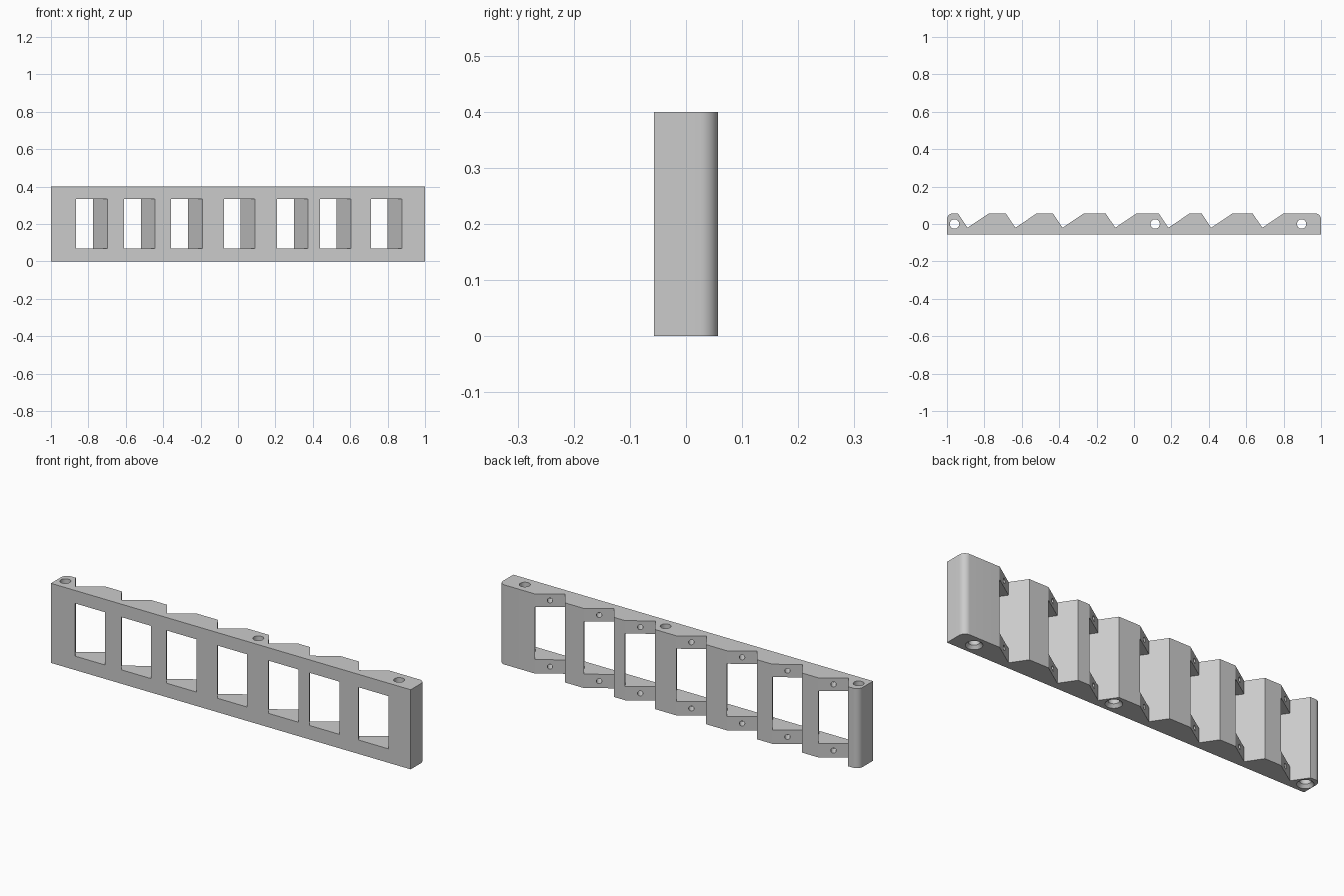
import bpy, bmesh, math
from mathutils import Vector

if "Cube" in bpy.data.objects:
    bpy.data.objects.remove(bpy.data.objects["Cube"])

HEIGHT, HALF = 0.4, 0.057          # rail height, half thickness
VALLEY = -0.02                     # depth line of the notches
TILT = math.radians(34)
RISE = HALF - VALLEY
LEFT, RIGHT = RISE * math.tan(TILT), RISE / math.tan(TILT)
NOTCHES = [-0.89, -0.634, -0.382, -0.1, 0.184, 0.413, 0.686]
SCREWS = [-0.96, 0.113, 0.896]
CORNER = 0.032
normal = Vector((-math.sin(TILT), math.cos(TILT), 0))   # out of each seat


def prism(bm, points, z0, z1):
    low = [bm.verts.new((p[0], p[1], z0)) for p in points]
    high = [bm.verts.new((p[0], p[1], z1)) for p in points]
    loft(bm, [low, high])


def loft(bm, rings):
    n = len(rings[0])
    bm.faces.new(rings[0][::-1])
    bm.faces.new(rings[-1])
    for a, b in zip(rings, rings[1:]):
        for i in range(n):
            j = (i + 1) % n
            bm.faces.new((a[i], a[j], b[j], b[i]))


def lathe(bm, base, axis, profile, sides=32):
    turn = Vector((0, 0, 1)).rotation_difference(axis)
    rings = []
    for h, r in profile:
        ring = []
        for k in range(sides):
            a = math.tau * k / sides
            offset = turn @ Vector((r * math.cos(a), r * math.sin(a), h))
            ring.append(bm.verts.new(base + offset))
        rings.append(ring)
    loft(bm, rings)


def make_object(name, bm):
    bmesh.ops.recalc_face_normals(bm, faces=bm.faces)
    mesh = bpy.data.meshes.new(name)
    bm.to_mesh(mesh)
    bm.free()
    obj = bpy.data.objects.new(name, mesh)
    bpy.context.collection.objects.link(obj)
    return obj


def rounded_end(cx, start):
    cy = HALF - CORNER
    return [(cx + CORNER * math.cos(a), cy + CORNER * math.sin(a))
            for a in (start + math.pi / 2 * i / 10 for i in range(11))]


# Notched rail outline, counter-clockwise from the front left corner
outline = [(-1, -HALF), (1, -HALF)] + rounded_end(1 - CORNER, 0)
for x in reversed(NOTCHES):
    outline += [(x + RIGHT, HALF), (x, VALLEY), (x - LEFT, HALF)]
outline += rounded_end(-1 + CORNER, math.pi / 2)
bm = bmesh.new()
prism(bm, outline, 0, HEIGHT)
rail = make_object("notched_rail", bm)

# Cutters: slanted windows, pilot holes and countersunk screw holes
bm = bmesh.new()
for x in NOTCHES:
    valley = Vector((x, VALLEY, 0))
    crest = Vector((x + RIGHT, HALF, 0))
    prism(bm, [valley, valley - normal * 0.2, crest - normal * 0.2,
               crest + normal * 0.02], 0.07, 0.335)
    for z in (0.035, 0.3675):
        seat = (valley + crest) / 2 + Vector((0, 0, z))
        lathe(bm, seat, normal, [(-0.05, 0.0125), (0.02, 0.0125)], 20)
for x in SCREWS:
    lathe(bm, Vector((x, 0, 0)), Vector((0, 0, 1)),
          [(-0.015, 0.051), (0.015, 0.025), (HEIGHT + 0.02, 0.025)])
cutter = make_object("opening_cutter", bm)
cutter.hide_render = True

# Cut the openings and keep the finished mesh
cut = rail.modifiers.new("openings", 'BOOLEAN')
cut.operation = 'DIFFERENCE'
cut.solver = 'EXACT'
cut.object = cutter
graph = bpy.context.evaluated_depsgraph_get()
finished = bpy.data.meshes.new_from_object(rail.evaluated_get(graph))
rail.modifiers.clear()
rail.data = finished
bpy.data.objects.remove(cutter)

# Single grey finish
grey = bpy.data.materials.new("plain_grey")
grey.use_nodes = True
colour = (0.6, 0.6, 0.6, 1)
grey.diffuse_color = colour
grey.node_tree.nodes["Principled BSDF"].inputs["Base Color"].default_value = colour
rail.data.materials.clear()
rail.data.materials.append(grey)

bpy.ops.object.select_all(action='DESELECT')
rail.select_set(True)
bpy.context.view_layer.objects.active = rail
bpy.ops.object.shade_smooth_by_angle(angle=math.radians(30))
